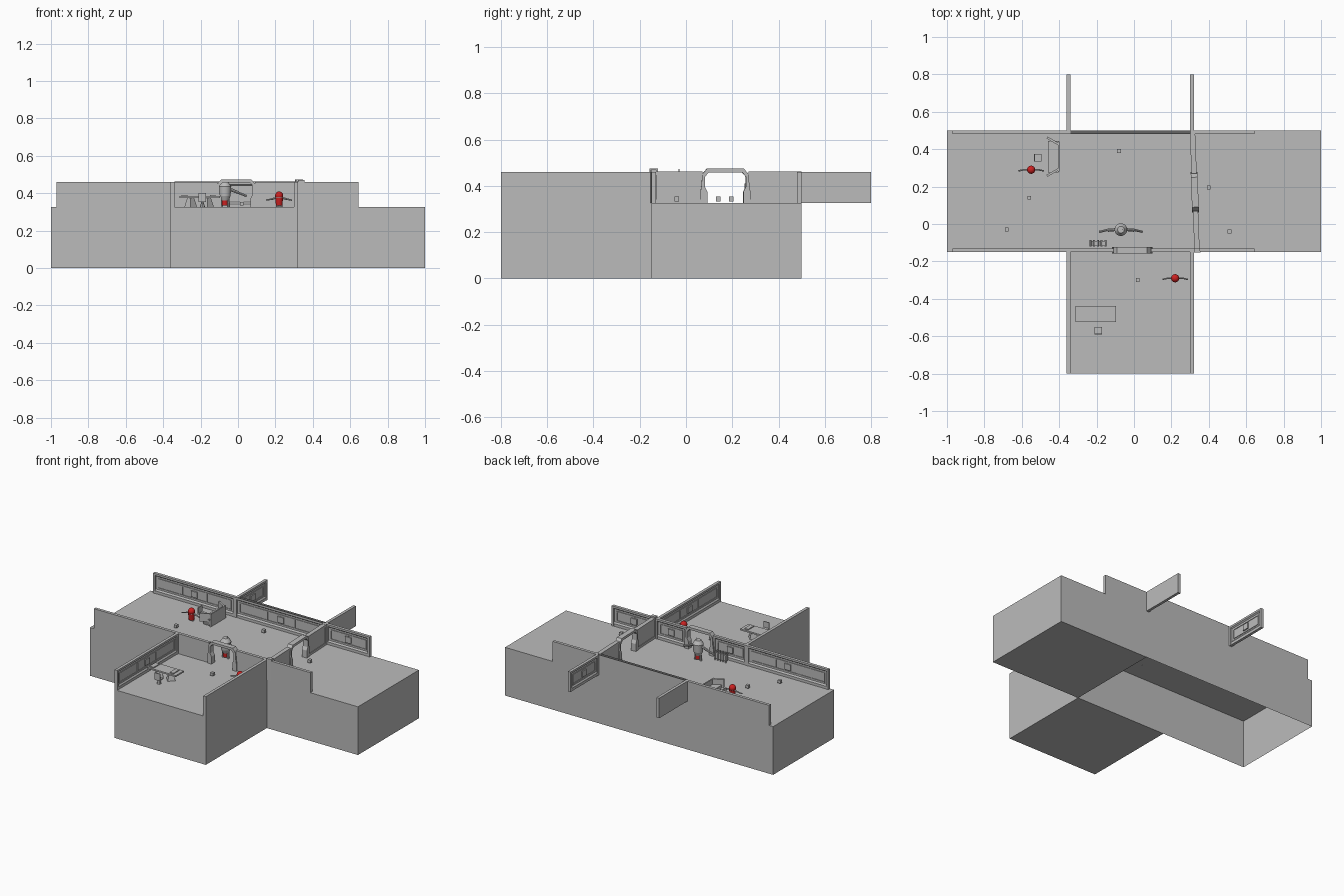
import bpy, bmesh, math
from mathutils import Matrix, Vector

old = bpy.data.objects.get("Cube")
if old:
    bpy.data.objects.remove(old, do_unlink=True)


def material(name, rgb):
    m = bpy.data.materials.new(name)
    m.use_nodes = True
    m.diffuse_color = (*rgb, 1)
    m.node_tree.nodes["Principled BSDF"].inputs["Base Color"].default_value = (*rgb, 1)
    return m


GREY = material("plain grey", (0.5, 0.5, 0.5))
DARK = material("dark grey", (0.13, 0.13, 0.13))
RED = material("red", (0.6, 0.015, 0.015))
FLOOR, H = 0.325, 0.135
I = Matrix.Identity(4)


def finish(name, bm, mat, place=I, smooth=False):
    bmesh.ops.recalc_face_normals(bm, faces=bm.faces)
    me = bpy.data.meshes.new(name)
    bm.to_mesh(me)
    bm.free()
    me.transform(place)
    me.materials.append(mat)
    ob = bpy.data.objects.new(name, me)
    bpy.context.collection.objects.link(ob)
    if smooth:
        bpy.ops.object.select_all(action='DESELECT')
        ob.select_set(True)
        bpy.context.view_layer.objects.active = ob
        bpy.ops.object.shade_smooth_by_angle()
    return ob


def add_box(bm, x, y, z):
    m = Matrix.Translation(((x[0] + x[1]) / 2, (y[0] + y[1]) / 2, (z[0] + z[1]) / 2))
    m = m @ Matrix.Diagonal((x[1] - x[0], y[1] - y[0], z[1] - z[0], 1))
    bmesh.ops.create_cube(bm, size=1, matrix=m)


def box(name, x, y, z, mat=GREY, place=I):
    bm = bmesh.new()
    add_box(bm, x, y, z)
    return finish(name, bm, mat, place)


def cone(name, r1, r2, z0, z1, mat, place, sides=20):
    bm = bmesh.new()
    bmesh.ops.create_cone(bm, cap_ends=True, segments=sides, radius1=r1, radius2=r2,
                          depth=z1 - z0, matrix=Matrix.Translation((0, 0, (z0 + z1) / 2)))
    return finish(name, bm, mat, place, True)


def rod(name, a, b, r, mat, place):
    a, b = Vector(a), Vector(b)
    d = b - a
    turn = d.to_track_quat('Z', 'Y').to_matrix().to_4x4()
    return cone(name, r, r, 0, d.length, mat, place @ Matrix.Translation(a) @ turn, 8)


def prism(name, pts, x, mat=GREY, place=I):
    """Extrude a (y, z) outline along x."""
    bm = bmesh.new()
    f = bm.faces.new([bm.verts.new((x[0], p, q)) for p, q in pts])
    ext = bmesh.ops.extrude_face_region(bm, geom=[f])["geom"]
    bmesh.ops.translate(bm, vec=(x[1] - x[0], 0, 0),
                        verts=[v for v in ext if isinstance(v, bmesh.types.BMVert)])
    return finish(name, bm, mat, place)


def at(x, y, turn=0):
    return Matrix.Translation((x, y, FLOOR)) @ Matrix.Rotation(math.radians(turn), 4, 'Z')


# Floor blocks; the long one is an open-bottomed shell
box("east_floor_block", (0.32, 1), (-0.15, 0.5), (0, FLOOR))
box("front_floor_block", (-0.36, 0.32), (-0.8, -0.15), (0, FLOOR))
bm = bmesh.new()
add_box(bm, (-1, 0.32), (-0.15, 0.5), (0, FLOOR))
bmesh.ops.delete(bm, geom=[f for f in bm.faces if f.calc_center_median().z < 0.01], context='FACES')
finish("main_floor_shell", bm, GREY)

# Walls: plain outside, cap, skirting and framed panels inside
SECTION = [(0, 0), (0, H), (0.02, H), (0.02, H - 0.013), (0.011, H - 0.02),
           (0.011, 0.028), (0.018, 0.018), (0.018, 0)]


def wall(name, x, y, turn, length):
    place = at(x, y, turn)
    prism(name, SECTION, (0, length), GREY, place)
    bm = bmesh.new()
    for u in (0, length - 0.014):
        add_box(bm, (u, u + 0.014), (0.009, 0.02), (0, H - 0.002))
    u0, u1 = 0.03, length - 0.03
    for z in (0.036, 0.098):
        add_box(bm, (u0, u1), (0.01, 0.015), (z, z + 0.006))
    count = max(1, round(length / 0.2))
    for i in range(count + 1):
        u = u0 + (u1 - u0 - 0.006) * i / count
        add_box(bm, (u, u + 0.006), (0.01, 0.015), (0.036, 0.104))
    mid = length / 2
    add_box(bm, (mid - 0.022, mid + 0.022), (0.01, 0.019), (0.05, 0.09))
    finish(name + "_panels", bm, GREY, place)


wall("back_wall_east", 0.645, 0.5, 180, 0.325)
wall("back_wall_centre", 0.32, 0.5, 180, 0.68)
wall("back_wall_west", -0.36, 0.5, 180, 0.61)
wall("front_wall_west", -0.97, -0.15, 0, 0.61)
wall("front_wall_left_of_arch", -0.36, -0.15, 0, 0.25)
wall("front_wall_right_of_arch", 0.09, -0.15, 0, 0.23)
wall("front_wall_east", 0.32, -0.15, 0, 0.325)
wall("front_room_wall_west", -0.36, -0.15, -90, 0.65)
wall("front_room_wall_east", 0.32, -0.8, 90, 0.65)
wall("back_corridor_wall_west", -0.36, 0.8, -90, 0.3)
wall("back_corridor_wall_east", 0.32, 0.5, 90, 0.3)
box("back_wall_dark_top", (-0.34, 0.305), (0.48, 0.5), (FLOOR + H, FLOOR + H + 0.002), DARK)

# Archways
OUTER = [(0.108, 0), (0.108, 0.05), (0.104, 0.075), (0.1, 0.125), (0.08, 0.149), (0, 0.149)]
INNER = [(0.078, 0), (0.078, 0.05), (0.088, 0.07), (0.088, 0.115), (0.072, 0.133), (0, 0.133)]


def arch(name, place, depth):
    bm = bmesh.new()
    for s in (1, -1):
        rows = [[bm.verts.new((s * p[0], -depth / 2, p[1])) for p in line] for line in (OUTER, INNER)]
        for i in range(len(OUTER) - 1):
            bm.faces.new((rows[0][i], rows[0][i + 1], rows[1][i + 1], rows[1][i]))
    bmesh.ops.remove_doubles(bm, verts=bm.verts, dist=0.0001)
    ext = bmesh.ops.extrude_face_region(bm, geom=bm.faces[:])["geom"]
    bmesh.ops.translate(bm, vec=(0, depth, 0), verts=[v for v in ext if isinstance(v, bmesh.types.BMVert)])
    finish(name, bm, GREY, place)


arch("front_arch", at(-0.01, -0.14), 0.036)

# Slightly skewed partition with its own arch and end posts
skew = at(0.337, -0.14, 92.2)
for name, a, b in (("partition_south", 0, 0.21), ("partition_north", 0.41, 0.622)):
    prism(name, [(-0.01, 0), (-0.01, H), (0.01, H), (0.01, 0)], (a, b), GREY, skew)
    for z in (0.0, H - 0.014):
        box(name + "_rail", (a, b), (-0.014, 0.014), (z, z + 0.015), GREY, skew)
arch("partition_arch", skew @ Matrix.Translation((0.31, 0, 0)), 0.036)
box("partition_post_south", (-0.012, 0.012), (-0.017, 0.017), (0, 0.146), GREY, skew)
box("partition_post_north", (0.606, 0.622), (-0.014, 0.014), (0, 0.137), GREY, skew)

# Small crates
for x, y in ((-0.08, 0.39), (-0.56, 0.14), (-0.68, -0.03), (0.4, 0.195), (0.51, -0.04), (0.02, -0.3)):
    box("small_crate", (-0.01, 0.01), (-0.01, 0.01), (0.008, 0.028), GREY, at(x, y))


def chair(place):
    box("chair_seat", (-0.02, 0.02), (-0.02, 0.02), (0.028, 0.036), GREY, place)
    box("chair_back", (-0.02, 0.02), (-0.02, -0.014), (0.036, 0.075), GREY, place)
    cone("chair_stem", 0.014, 0.006, 0, 0.028, GREY, place, 8)


# Desk with tapered pedestals and raised end panels
desk = at(-0.205, -0.482)
box("desk_top", (-0.108, 0.108), (-0.043, 0.043), (0.05, 0.06), GREY, desk)
for x, w in ((-0.08, 0.016), (0.07, 0.014)):
    box("desk_end_panel", (x - w, x + w), (-0.032, 0.032), (0.06, 0.066), GREY, desk)
    cone("desk_pedestal", 0.034, 0.018, 0, 0.05, GREY, desk @ Matrix.Translation((x * 0.6, 0, 0)), 4)
chair(at(-0.19, -0.57))

# Console with angled wings
console = at(-0.435, 0.36)
prism("console_desk", [(-0.07, 0), (-0.085, 0.05), (0.085, 0.05), (0.07, 0)], (-0.025, 0.03), GREY, console)
box("console_back", (0.028, 0.036), (-0.08, 0.08), (0, 0.085), GREY, console)
for s in (-1, 1):
    wing = console @ Matrix.Translation((0.0, s * 0.085, 0)) @ Matrix.Rotation(s * math.radians(-30), 4, 'Z')
    box("console_wing", (-0.035, 0.035), (-0.006, 0.006), (0.03, 0.085), GREY, wing)
chair(at(-0.515, 0.355, -90))

# Ribbed machine beside the arch
machine = at(-0.193, -0.103)
box("machine_body", (-0.042, 0.042), (-0.011, 0.011), (0.008, 0.05), GREY, machine)
for i in range(5):
    x = -0.04 + i * 0.02
    rod("machine_spine", (x, -0.017, 0.052), (x, 0.017, 0.052), 0.005, GREY, machine)
    rod("machine_rib", (x, 0.012, 0), (x, 0.012, 0.06), 0.004, GREY, machine)

# Small red domed figures with grey waist and arms
for x, y in ((-0.55, 0.29), (0.22, -0.29)):
    p = at(x, y)
    cone("figure_body", 0.017, 0.021, 0.008, 0.05, RED, p)
    cone("figure_band", 0.019, 0.019, 0.05, 0.06, GREY, p)
    bm = bmesh.new()
    bmesh.ops.create_uvsphere(bm, u_segments=20, v_segments=12, radius=0.022,
                              matrix=Matrix.Translation((0, 0, 0.062)))
    finish("figure_head", bm, RED, p, True)
    for s in (-1, 1):
        rod("figure_upper_arm", (s * 0.016, 0, 0.05), (s * 0.04, 0, 0.043), 0.005, GREY, p)
        rod("figure_forearm", (s * 0.04, 0, 0.043), (s * 0.068, -0.006, 0.038), 0.004, GREY, p)
        rod("figure_leg", (s * 0.01, 0, 0), (s * 0.01, 0, 0.012), 0.007, GREY, p)

# Large robot
p = at(-0.07, -0.03)
cone("robot_base", 0.016, 0.016, 0.008, 0.035, RED, p)
cone("robot_lower_body", 0.02, 0.03, 0.035, 0.06, GREY, p)
cone("robot_body", 0.03, 0.034, 0.06, 0.11, GREY, p)
cone("robot_head", 0.034, 0.018, 0.11, 0.135, GREY, p)
rod("robot_antenna", (0.01, 0, 0.13), (0.01, 0, 0.148), 0.002, GREY, p)
for s in (-1, 1):
    rod("robot_upper_arm", (s * 0.03, 0, 0.095), (s * 0.07, -0.004, 0.078), 0.008, GREY, p)
    rod("robot_forearm", (s * 0.065, 0, 0.08), (s * 0.115, -0.012, 0.06), 0.006, GREY, p)
    rod("robot_leg", (s * 0.02, 0, 0), (s * 0.016, 0, 0.045), 0.008, GREY, p)
